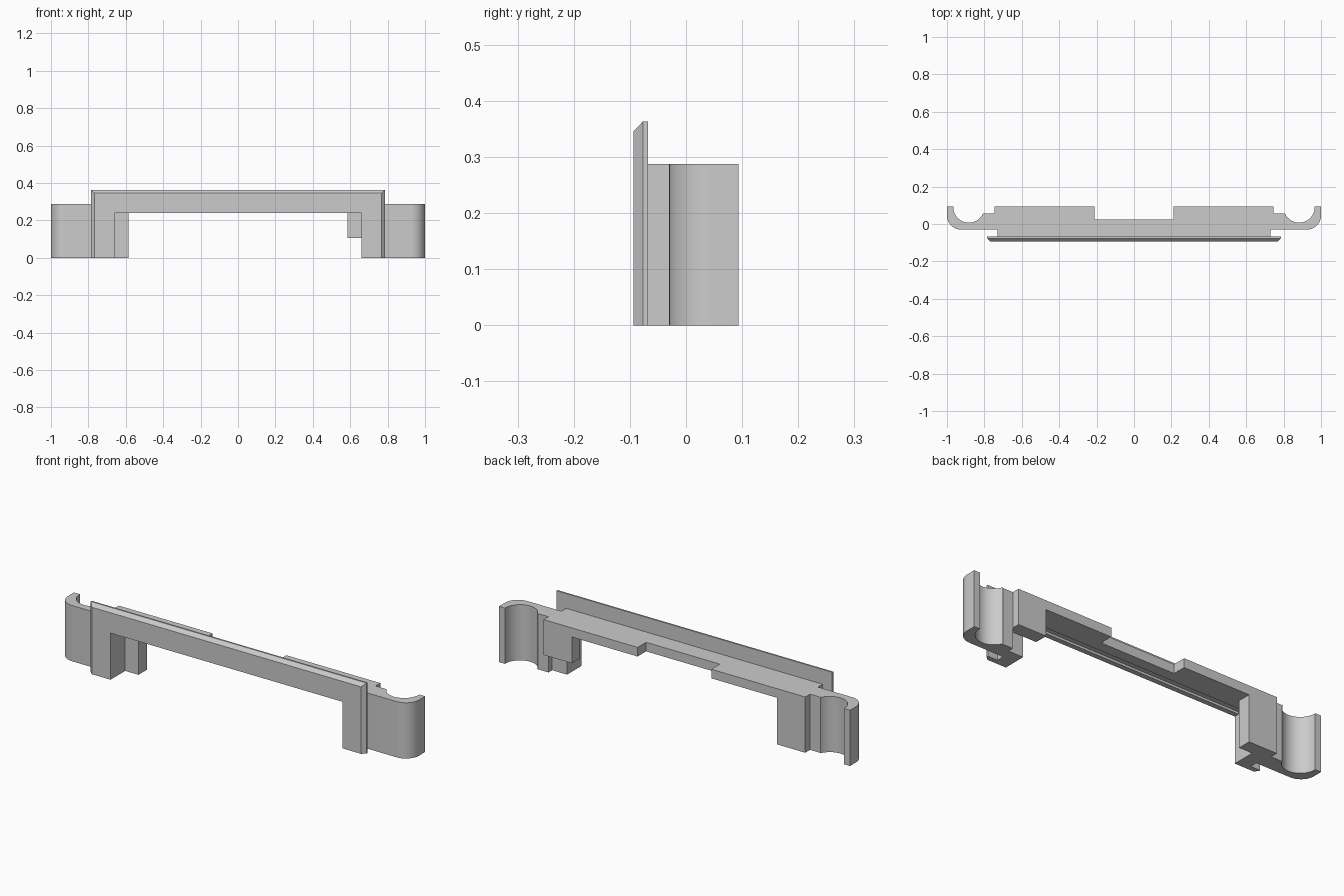
import bpy
import bmesh
from math import cos, sin, radians

cube = bpy.data.objects.get("Cube")
if cube:
    bpy.data.objects.remove(cube)

grey = bpy.data.materials.new("light_grey")
grey.use_nodes = True
colour = (0.6, 0.6, 0.6, 1)
grey.diffuse_color = colour
grey.node_tree.nodes["Principled BSDF"].inputs["Base Color"].default_value = colour

TOP, UNDER = 0.287, 0.24      # beam top and underside
BACK, MID = 0.094, 0.025      # rear face and recessed rear face
SHOULDER, NECK = -0.03, -0.068


def loft(name, rings):
    """Solid through matching closed rings, capped at both ends."""
    bm = bmesh.new()
    loops = [[bm.verts.new(p) for p in ring] for ring in rings]
    bm.faces.new(loops[0])
    bm.faces.new(loops[-1])
    n = len(loops[0])
    for a, b in zip(loops, loops[1:]):
        for i in range(n):
            j = (i + 1) % n
            bm.faces.new((a[i], a[j], b[j], b[i]))
    bmesh.ops.recalc_face_normals(bm, faces=bm.faces)
    mesh = bpy.data.meshes.new(name)
    bm.to_mesh(mesh)
    bm.free()
    mesh.materials.append(grey)
    obj = bpy.data.objects.new(name, mesh)
    bpy.context.collection.objects.link(obj)
    return obj


def extrude(name, plan, z0, z1):
    return loft(name, [[(x, y, z) for x, y in plan] for z in (z0, z1)])


def box(name, x0, x1, y0, y1, z0, z1):
    return extrude(name, [(x0, y0), (x1, y0), (x1, y1), (x0, y1)], z0, z1)


def mirrored(half):
    return half + [(-x, y) for x, y in reversed(half)]


def arc(cx, cy, r, start, end, steps):
    angles = [radians(start + (end - start) * i / steps) for i in range(steps + 1)]
    return [(cx + r * cos(a), cy + r * sin(a)) for a in angles]


# Front plate: upside-down U with a chamfer on the outer front edges
def plate_ring(y, inset):
    w, h = 0.785 - inset, 0.363 - inset
    half = [(0.66, UNDER), (0.66, 0), (w, 0), (w, h)]
    return [(x, y, z) for x, z in mirrored(half)]


loft("front_plate", [plate_ring(NECK, 0), plate_ring(-0.077, 0), plate_ring(-0.094, 0.018)])

# Cross beam with a recessed middle at the rear
beam = [(0.66, SHOULDER), (0.66, MID), (0.585, MID), (0.585, BACK), (0.21, BACK), (0.21, MID)]
extrude("cross_beam", mirrored(beam), UNDER, TOP)
box("beam_neck", -0.66, 0.66, NECK, SHOULDER, 0.252, TOP)

# Curved end clips, each with a leg that carries the front plate
clip = [(0.66, NECK), (0.73, NECK), (0.73, SHOULDER)]
clip += arc(0.925, 0.045, 0.075, -90, 0, 12)
clip += [(1, BACK), (0.966, BACK)]
clip += arc(0.883, 0.09, 0.083, 0, -158, 24)
clip += [(0.806, 0.055), (0.745, 0.055), (0.745, MID), (0.66, MID)]
for side, s in (("left", 1), ("right", -1)):
    obj = extrude(side + "_clip", [(s * x, y) for x, y in clip], 0, TOP)
    bpy.ops.object.select_all(action="DESELECT")
    obj.select_set(True)
    bpy.context.view_layer.objects.active = obj
    bpy.ops.object.shade_smooth_by_angle(angle=radians(25))

# Rear blocks: a short one and a full-height one
box("left_rear_block", 0.585, 0.745, MID, BACK, 0.105, TOP)
box("right_rear_block", -0.745, -0.585, MID, BACK, 0, TOP)
